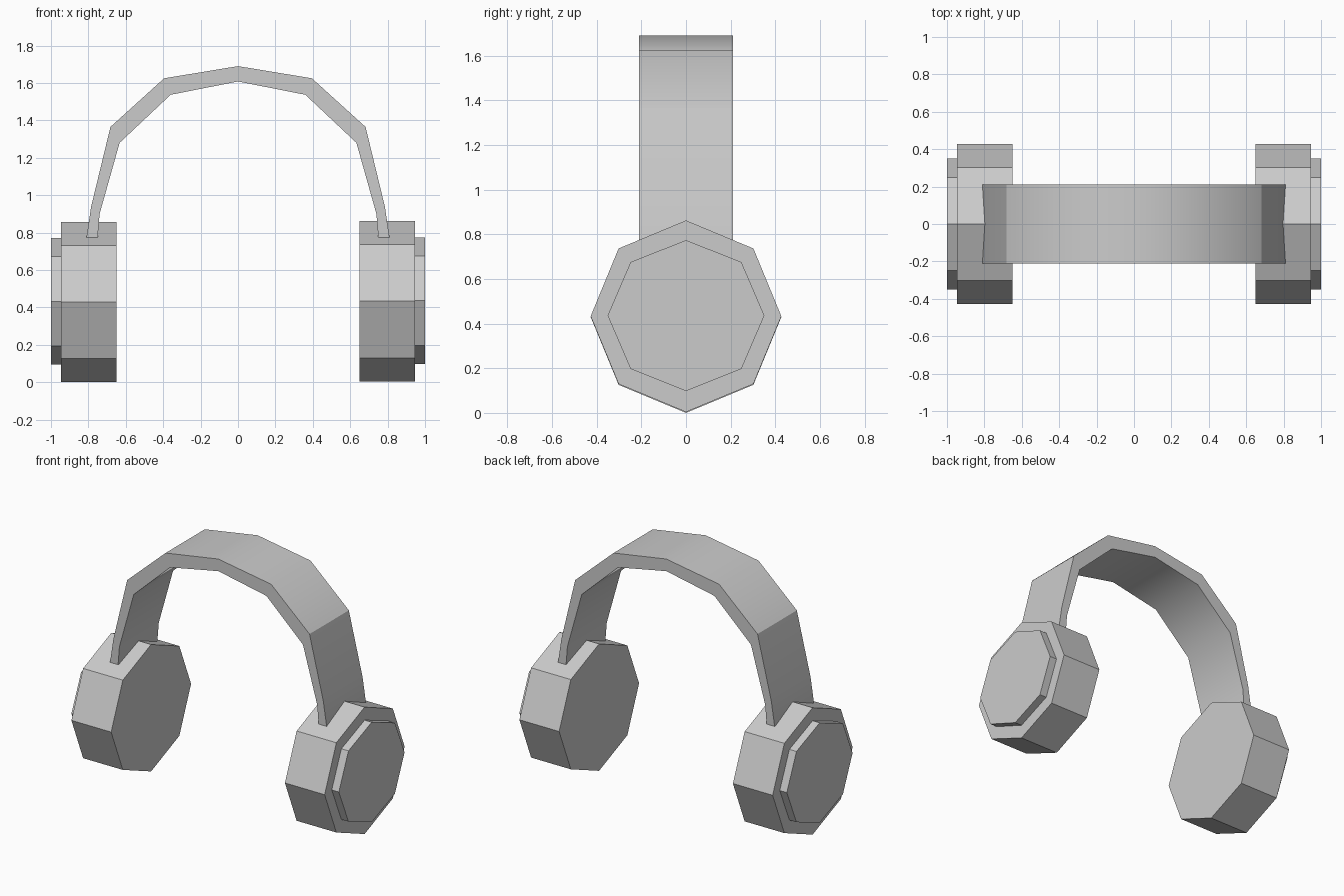
import bpy, bmesh
from math import cos, sin, pi

if "Cube" in bpy.data.objects:
    bpy.data.objects.remove(bpy.data.objects["Cube"])


def prism(name, section, axis, a, b, smooth_angle=None):
    """Extrude a 2D section along x (section = y,z) or y (section = x,z)."""
    bm = bmesh.new()
    rings = []
    for d in (a, b):
        rings.append([bm.verts.new((d, u, v) if axis == 'x' else (u, d, v))
                      for u, v in section])
    n = len(section)
    for i in range(n):
        j = (i + 1) % n
        bm.faces.new((rings[0][i], rings[0][j], rings[1][j], rings[1][i]))
    for ring in rings:
        bm.faces.new(ring)
    bmesh.ops.recalc_face_normals(bm, faces=bm.faces)
    if smooth_angle is not None:
        for f in bm.faces:
            f.smooth = True
        for e in bm.edges:
            e.smooth = e.calc_face_angle() < smooth_angle
    me = bpy.data.meshes.new(name)
    bm.to_mesh(me)
    bm.free()
    ob = bpy.data.objects.new(name, me)
    bpy.context.collection.objects.link(ob)
    return ob


def octagon(ry, rz, z):
    return [(ry * cos(i * pi / 4), z + rz * sin(i * pi / 4)) for i in range(8)]


# Ear cups with a smaller raised outer cap on each side
for side, s, z in (("left", -1, 0.429), ("right", 1, 0.433)):
    prism(side + "_ear_cup", octagon(0.427, 0.429, z), 'x', s * 0.65, s * 0.947)
    prism(side + "_outer_cap", octagon(0.351, 0.338, z + 0.003), 'x', s * 0.945, s * 1.0)

# Headband: half profile of outer and inner arch, mirrored into a closed strip
outer = [(0.81, 0.775), (0.785, 0.94), (0.682, 1.365), (0.395, 1.625), (0, 1.69)]
inner = [(0.75, 0.775), (0.74, 0.90), (0.633, 1.28), (0.36, 1.537), (0, 1.608)]


def arch(half):
    return half + [(-x, z) for x, z in reversed(half[:-1])]


prism("headband", arch(outer) + arch(inner)[::-1], 'y', -0.21, 0.21,
      smooth_angle=33.4 * pi / 180)
